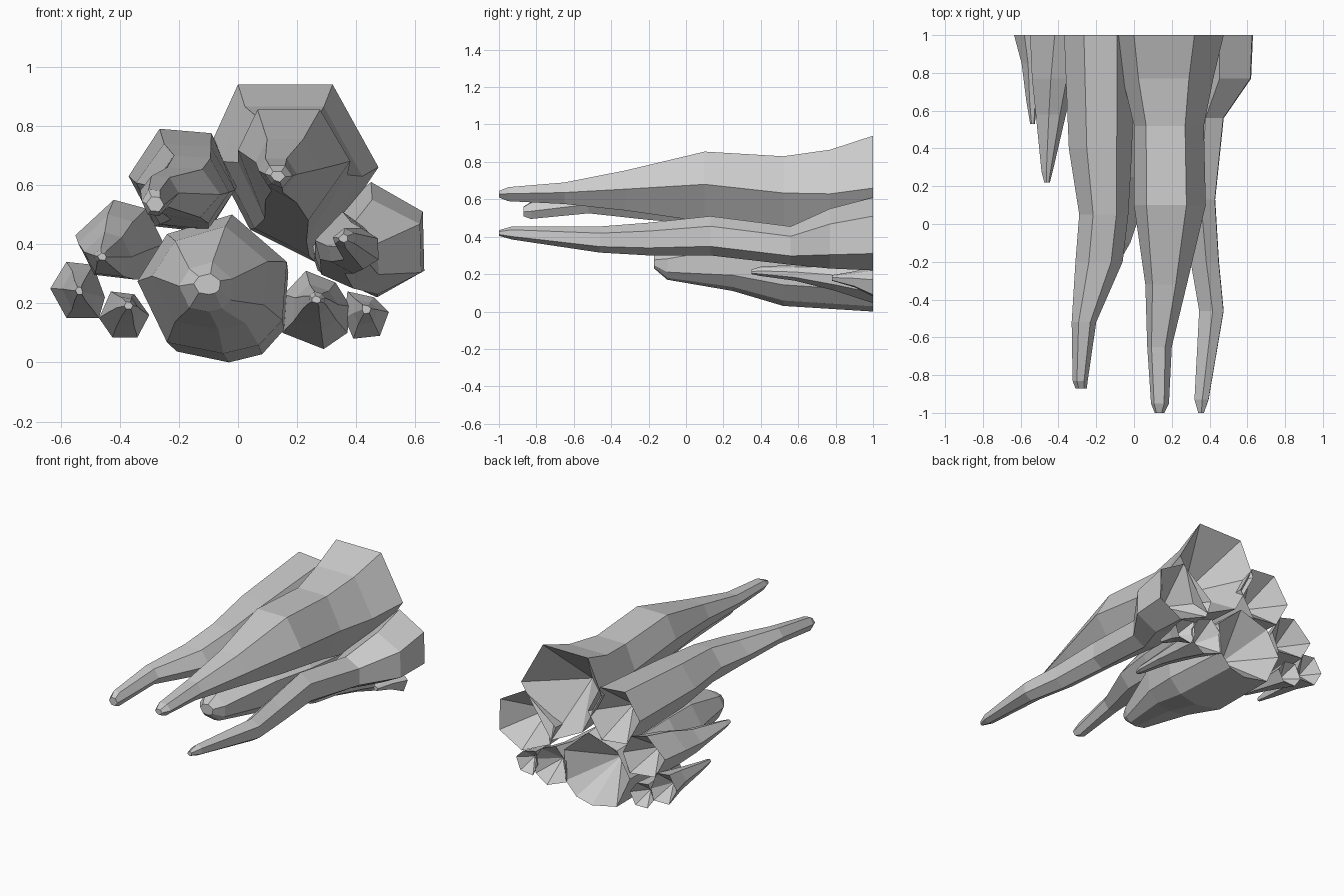
import bpy, bmesh

BACK_DENT = 0.55   # depth of the hollow back end relative to the spike width


def spike(name, profile, rings):
    """Loft a polygon through rings given as (y, x0, x1, z0, z1) boxes, back to tip."""
    xs, zs = zip(*profile)
    x_lo, x_hi, z_lo, z_hi = min(xs), max(xs), min(zs), max(zs)
    unit = [((x - x_lo) / (x_hi - x_lo), (z - z_lo) / (z_hi - z_lo)) for x, z in profile]
    bm = bmesh.new()
    loops = [[bm.verts.new((x0 + u * (x1 - x0), y, z0 + v * (z1 - z0))) for u, v in unit]
             for y, x0, x1, z0, z1 in rings]
    n = len(unit)
    for a, b in zip(loops, loops[1:]):
        for i in range(n):
            j = (i + 1) % n
            bm.faces.new((a[i], a[j], b[j], b[i]))
    # blunt tip
    bm.faces.new(loops[-1])
    # dented back end
    y, x0, x1, z0, z1 = rings[0]
    mid = bm.verts.new(((x0 + x1) / 2, y - BACK_DENT * (x1 - x0), (z0 + z1) / 2))
    for i in range(n):
        bm.faces.new((loops[0][(i + 1) % n], loops[0][i], mid))
    bmesh.ops.recalc_face_normals(bm, faces=bm.faces)
    mesh = bpy.data.meshes.new(name)
    bm.to_mesh(mesh)
    bm.free()
    bpy.context.collection.objects.link(bpy.data.objects.new(name, mesh))


# large upper spike, its underside reaching down between the lower ones
spike("top_spike",
      [(0, .94), (.32, .94), (.475, .66), (.26, .34), (.04, .45), (-.1, .72)],
      [(1, -.1, .475, .34, .94), (.77, -.06, .42, .36, .865), (.52, 0, .37, .41, .83),
       (.1, 0, .38, .48, .855), (-.32, .06, .28, .54, .755), (-.65, .07, .2, .575, .69),
       (-.95, .09, .185, .59, .665), (-1, .11, .16, .61, .645)])

# upper left spike
spike("upper_left_spike",
      [(-.265, .79), (-.09, .775), (0, .6), (-.1, .44), (-.28, .46), (-.37, .63)],
      [(1, -.37, 0, .44, .79), (.4, -.345, -.01, .45, .74), (.05, -.29, -.03, .47, .7),
       (-.2, -.31, -.06, .49, .66), (-.52, -.33, -.2, .525, .63),
       (-.83, -.325, -.245, .495, .585), (-.87, -.31, -.25, .51, .56)])

# short thick spike in the middle
spike("middle_stump",
      [(-.24, .43), (-.02, .5), (.165, .33), (.15, .12), (.07, .03), (-.05, 0),
       (-.24, .04), (-.34, .26)],
      [(1, -.3, .17, 0, .46), (.52, -.34, .165, .03, .5), (.25, -.29, .1, .11, .46),
       (-.1, -.2, -.02, .17, .34), (-.17, -.15, -.06, .23, .3)])

# long right spike
spike("right_spike",
      [(.45, .61), (.625, .51), (.63, .31), (.47, .22), (.27, .31), (.23, .43)],
      [(1, .23, .63, .22, .61), (.77, .25, .62, .23, .55), (.56, .26, .475, .25, .455),
       (.13, .26, .43, .3, .51), (-.2, .3, .45, .3, .475), (-.46, .345, .475, .315, .455),
       (-.93, .32, .395, .385, .455), (-1, .34, .37, .405, .435)])

# left spike
spike("left_spike",
      [(-.42, .55), (-.31, .52), (-.25, .4), (-.3, .28), (-.48, .3), (-.55, .43)],
      [(1, -.55, -.25, .28, .55), (.77, -.54, -.31, .28, .5), (.58, -.52, -.36, .29, .44),
       (.28, -.49, -.43, .335, .385), (.22, -.475, -.445, .345, .37)])

# small spikes along the lower edge
spike("far_left_small_spike",
      [(-.58, .34), (-.49, .33), (-.45, .22), (-.47, .15), (-.58, .15), (-.635, .25)],
      [(1, -.635, -.45, .15, .34), (.85, -.595, -.48, .18, .31),
       (.65, -.57, -.51, .21, .275), (.53, -.55, -.525, .23, .255)])

spike("lower_left_small_spike",
      [(-.43, .24), (-.35, .23), (-.3, .16), (-.34, .085), (-.425, .085), (-.47, .15)],
      [(1, -.47, -.3, .085, .24), (.85, -.44, -.325, .125, .23),
       (.7, -.41, -.34, .16, .22), (.6, -.385, -.355, .18, .205)])

spike("lower_right_spike",
      [(.23, .31), (.33, .27), (.38, .19), (.37, .1), (.29, .045), (.15, .1), (.155, .23)],
      [(1, .15, .38, .045, .31), (.8, .19, .34, .11, .265),
       (.58, .22, .31, .165, .25), (.4, .24, .295, .19, .24), (.35, .25, .28, .2, .225)])

spike("far_right_small_spike",
      [(.37, .24), (.46, .22), (.51, .17), (.48, .09), (.39, .08), (.36, .15)],
      [(1, .36, .51, .08, .24), (.9, .39, .475, .13, .215), (.78, .42, .45, .165, .195)])
